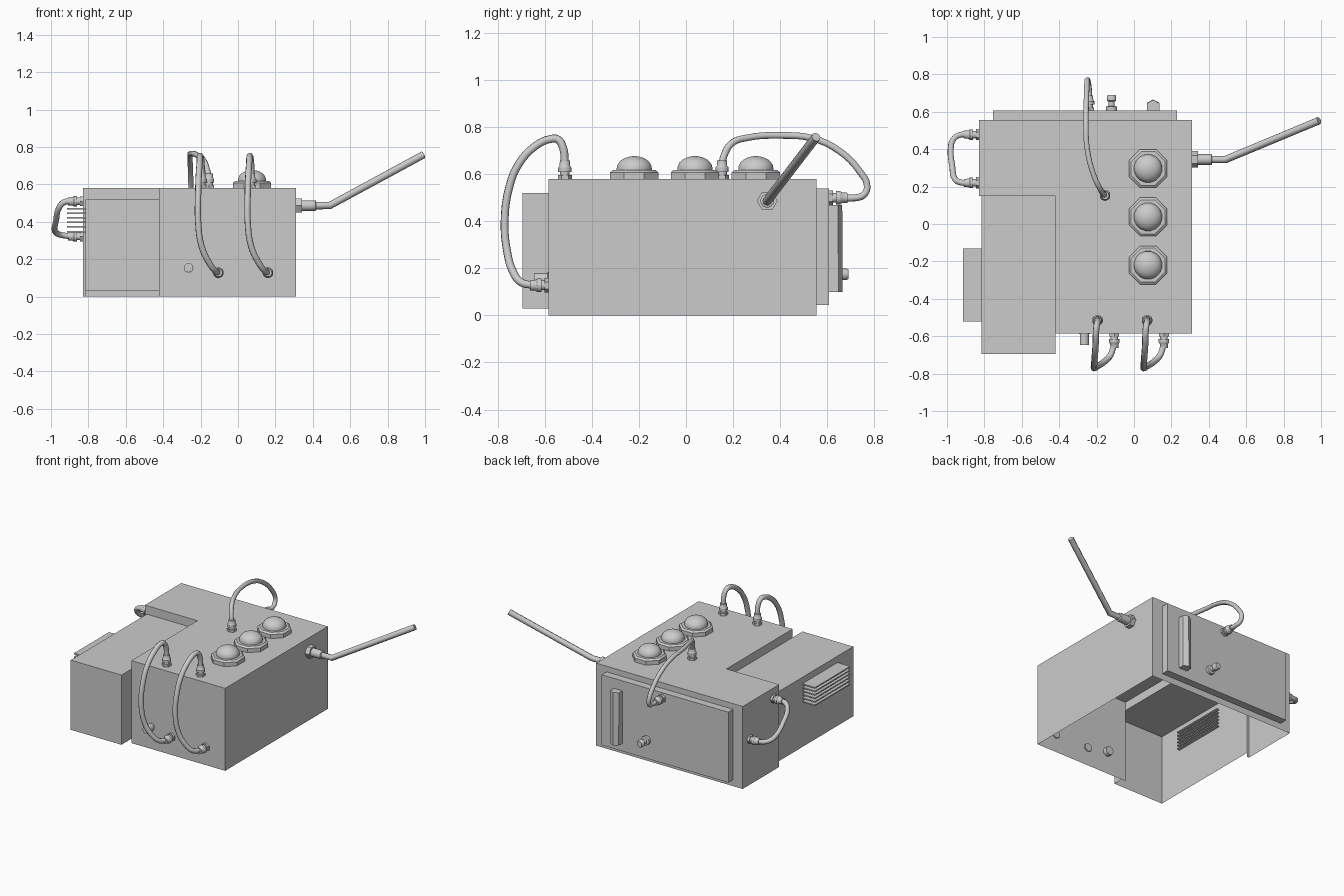
import bpy, bmesh, math
from mathutils import Vector

if "Cube" in bpy.data.objects:
    bpy.data.objects.remove(bpy.data.objects["Cube"])


def finish(name, bm, smooth=False):
    me = bpy.data.meshes.new(name)
    bm.to_mesh(me)
    bm.free()
    ob = bpy.data.objects.new(name, me)
    bpy.context.collection.objects.link(ob)
    if smooth:
        bpy.ops.object.select_all(action='DESELECT')
        ob.select_set(True)
        bpy.context.view_layer.objects.active = ob
        bpy.ops.object.shade_smooth_by_angle(angle=math.radians(35))
    return ob


def walls(bm, path, z0, z1):
    for a, b in zip(path, path[1:]):
        bm.faces.new([bm.verts.new(p) for p in
                      ((*a, z0), (*b, z0), (*b, z1), (*a, z1))])


def box(name, lo, hi):
    bm = bmesh.new()
    bmesh.ops.create_cube(bm, size=1)
    for v in bm.verts:
        v.co = [(l + h) / 2 + c * (h - l) for l, h, c in zip(lo, hi, v.co)]
    return finish(name, bm)


def lathe(bm, loc, axis, profile, sides):
    """Capped solid of revolution; profile is (radius, height along axis)."""
    rot = Vector((0, 0, 1)).rotation_difference(Vector(axis))
    rings = []
    for r, h in profile:
        rings.append([bm.verts.new(Vector(loc) + rot @ Vector(
            (r * math.cos(t), r * math.sin(t), h)))
            for t in [math.tau * (i + .5) / sides for i in range(sides)]])
    for a, b in zip(rings, rings[1:]):
        for i in range(sides):
            j = (i + 1) % sides
            bm.faces.new((a[i], a[j], b[j], b[i]))
    bm.faces.new(rings[0][::-1])
    bm.faces.new(rings[-1])


def turned(name, loc, axis, *parts):
    bm = bmesh.new()
    for sides, profile in parts:
        lathe(bm, loc, axis, profile, sides)
    return finish(name, bm, True)


def fitting(name, loc, axis):
    # hex nut, sleeve and clamp ring at a hose end
    return turned(name, loc, axis,
                  (6, [(.03, -.01), (.03, .016)]),
                  (12, [(.021, .016), (.021, .032)]),
                  (12, [(.029, .03), (.029, .048), (.023, .056), (.022, .078)]))


def tube(name, pts, r, smooth=True):
    cu = bpy.data.curves.new(name, 'CURVE')
    cu.dimensions = '3D'
    cu.bevel_depth, cu.bevel_resolution = r, 2
    cu.use_fill_caps = True
    cu.resolution_u = 4
    sp = cu.splines.new('BEZIER' if smooth else 'POLY')
    tgt = sp.bezier_points if smooth else sp.points
    tgt.add(len(pts) - 1)
    for p, c in zip(tgt, pts):
        if smooth:
            p.co = c
            p.handle_left_type = p.handle_right_type = 'AUTO'
        else:
            p.co = (*c, 1)
    ob = bpy.data.objects.new(name, cu)
    bpy.context.collection.objects.link(ob)
    return ob


# Open-bottomed housing with a lower side compartment
F, B, L, R, N, T = -.585, .555, -.83, .31, -.42, .58
BL, BF, BT, Y = -.815, -.695, .52, .15
bm = bmesh.new()
body = [(N, F), (R, F), (R, B), (L, B), (L, Y), (BL, Y)]
side = [(BL, Y), (BL, BF), (N, BF), (N, F)]
step = [(BL, Y), (N, Y), (N, F)]
walls(bm, body, 0, T)
walls(bm, side, .03, BT)
walls(bm, step, BT, T)
bm.faces.new([bm.verts.new((*p, T)) for p in body[:5] + [(N, Y)]])
bm.faces.new([bm.verts.new((*p, BT)) for p in side[:3] + [(N, Y)]])
bmesh.ops.remove_doubles(bm, verts=bm.verts, dist=.0001)
finish("housing", bm)

# Cooling fins through the compartment's left wall
for i in range(6):
    z = .348 + i * .0245
    box(f"cooling_fin_{i+1}", (-.913, -.52, z - .004), (-.795, -.13, z + .004))

# Back door, grip bar and latch knob
box("back_door", (-.755, .55, .045), (.23, .608, .54))
bm = bmesh.new()
sec = [(.07, .605), (.135, .605), (.135, .648), (.1025, .666), (.07, .648)]
lo = [bm.verts.new((x, y, .10)) for x, y in sec]
hi = [bm.verts.new((x, y - .002, .47)) for x, y in sec]
bm.faces.new(lo[::-1])
bm.faces.new(hi)
for i in range(5):
    j = (i + 1) % 5
    bm.faces.new((lo[i], lo[j], hi[j], hi[i]))
finish("door_grip", bm)
turned("door_knob", (-.12, .605, .175), (0, 1, 0),
       (12, [(.031, 0), (.031, .022), (.017, .026), (.017, .05),
             (.025, .054), (.025, .078), (.02, .086)]))

# Front button
turned("front_button", (-.265, -.575, .155), (0, -1, 0),
       (14, [(.03, -.02), (.03, .012), (.025, .014), (.025, .072)]))

# Domed caps on octagonal bases
for i, y in enumerate((.297, .038, -.22)):
    dome = [(.076 * math.cos(a), .045 + .052 * math.sin(a))
            for a in [math.radians(15 * k) for k in range(6)]]
    dome.append((.006, .097))
    turned(f"dome_{i+1}", (.075, y, T), (0, 0, 1),
           (8, [(.111, 0), (.111, .028), (.098, .038), (.085, .038)]),
           (16, [(.076, .03)] + dome))

# Two looping front hoses
for i, x in enumerate((-.195, .07)):
    fitting(f"front_hose_{i+1}_top_fitting", (x, -.515, T), (0, 0, 1))
    fitting(f"front_hose_{i+1}_low_fitting", (x + .09, F, .128), (0, -1, 0))
    path = [(0, -.515, .65), (0, -.522, .71), (-.005, -.545, .748),
            (-.008, -.575, .75), (-.01, -.64, .72), (-.015, -.71, .645),
            (-.018, -.75, .55), (-.018, -.771, .40), (0, -.76, .27),
            (.038, -.735, .185), (.07, -.70, .14), (.09, -.64, .128)]
    tube(f"front_hose_{i+1}", [(x + a, b, c) for a, b, c in path], .017)

# Hose from the top over to the back door
fitting("back_hose_top_fitting", (-.155, .153, T), (0, 0, 1))
fitting("back_hose_low_fitting", (-.24, .608, .5), (0, 1, 0))
tube("back_hose", [(-.155, .153, .64), (-.165, .162, .68), (-.185, .195, .732),
                   (-.215, .26, .755), (-.25, .40, .765), (-.257, .54, .752),
                   (-.255, .65, .70), (-.252, .74, .61), (-.25, .77, .55),
                   (-.245, .755, .512), (-.24, .72, .5), (-.24, .66, .5)], .015)

# Short hose on the left side
fitting("side_hose_top_fitting", (L, .22, .51), (-1, 0, 0))
fitting("side_hose_low_fitting", (L, .478, .322), (-1, 0, 0))
tube("side_hose", [(-.88, .22, .51), (-.93, .223, .505), (-.957, .24, .475),
                   (-.972, .31, .41), (-.98, .40, .357), (-.968, .45, .338),
                   (-.935, .475, .328), (-.88, .478, .322)], .016)

# Bent lever on the right side
turned("lever_socket", (R, .345, .487), (1, 0, 0),
       (6, [(.044, -.01), (.044, .032)]),
       (14, [(.029, .03), (.029, .105), (.024, .108)]))
tube("lever", [(.38, .345, .487), (.49, .345, .487), (.99, .553, .758)], .02, False)
